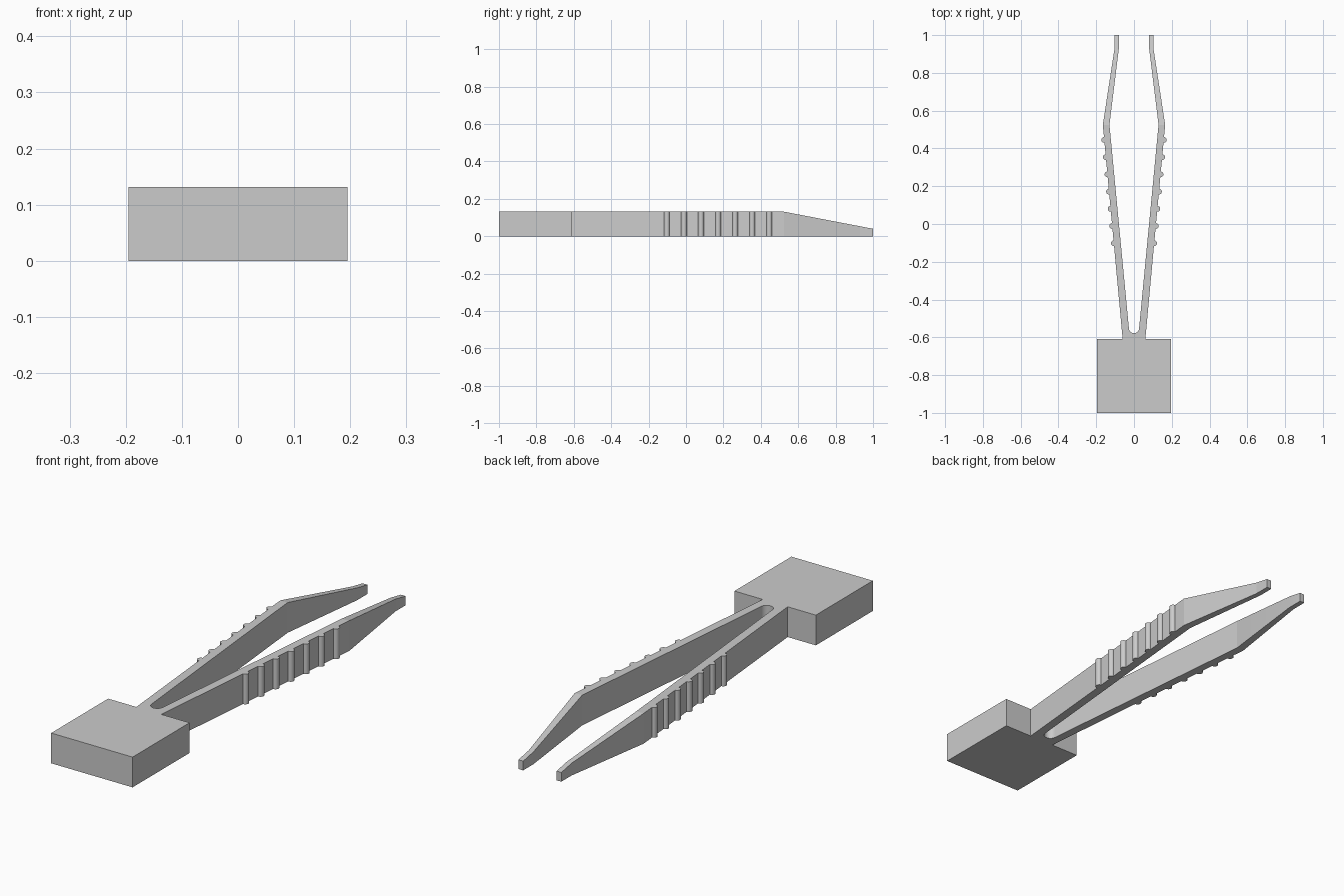
import bpy, bmesh, math
from mathutils import Vector

if "Cube" in bpy.data.objects:
    bpy.data.objects.remove(bpy.data.objects["Cube"])

HEIGHT, TIP_HEIGHT, PEAK_Y = 0.131, 0.04, 0.525
OUT_ROOT, OUT_PEAK = Vector((0.06, -0.61)), Vector((0.165, PEAK_Y))
IN_PEAK = Vector((0.13, PEAK_Y))
SLOT_R, SLOT_Y = 0.027, -0.551
BUMP_R, BUMP_SEG = 0.015, 24


def top_z(y):
    """Full height up to the bend, then a straight taper to the tip."""
    t = max(0.0, (y - PEAK_Y) / (1 - PEAK_Y))
    return HEIGHT + t * (TIP_HEIGHT - HEIGHT)


def grip_bumps():
    """Seven half-round ribs along the outside of the right arm."""
    along = (OUT_PEAK - OUT_ROOT).normalized()
    normal = Vector((along.y, -along.x))
    pts = []
    for i in range(7):
        y = -0.102 + i * 0.0912
        c = OUT_ROOT.lerp(OUT_PEAK, (y - OUT_ROOT.y) / (OUT_PEAK.y - OUT_ROOT.y))
        for s in range(BUMP_SEG + 1):
            a = math.pi * s / BUMP_SEG
            pts.append(c - along * BUMP_R * math.cos(a) + normal * BUMP_R * math.sin(a))
    return pts


def mirrored(points):
    return [(-p[0], p[1]) for p in reversed(points)]


# Right half of the plan: block, ribbed arm, rounded slot end
right = [(0.195, -1), (0.195, -0.61), OUT_ROOT, *grip_bumps(), OUT_PEAK, IN_PEAK]
for i in range(13):
    a = -math.pi / 2 * i / 12
    right.append((SLOT_R * math.cos(a), SLOT_Y + SLOT_R * math.sin(a)))
body = right + mirrored(right[:-1])

# Tapered tips, split at each bend so every top face stays flat
tip_lower = [OUT_PEAK, (0.103, 0.93), (0.08, 0.93), IN_PEAK]
tip_upper = [(0.103, 0.93), (0.103, 1), (0.08, 1), (0.08, 0.93)]
outlines = [body, tip_lower, tip_upper, mirrored(tip_lower), mirrored(tip_upper)]

# Raise the plan into a closed solid
bm = bmesh.new()
pairs = {}


def pair(p):
    key = (round(p[0], 5), round(p[1], 5))
    if key not in pairs:
        pairs[key] = (bm.verts.new((p[0], p[1], 0)),
                      bm.verts.new((p[0], p[1], top_z(p[1]))))
    return pairs[key]


loops = [[pair(p) for p in o] for o in outlines]
edges = {(a, b) for l in loops for a, b in zip(l, l[1:] + l[:1])}
for l in loops:
    bm.faces.new([v[1] for v in l])
    bm.faces.new([v[0] for v in reversed(l)])
for a, b in edges:
    if (b, a) not in edges:
        bm.faces.new((a[0], b[0], b[1], a[1]))
bmesh.ops.recalc_face_normals(bm, faces=bm.faces)

mesh = bpy.data.meshes.new("tweezers_body")
bm.to_mesh(mesh)
bm.free()
obj = bpy.data.objects.new("tweezers_body", mesh)
bpy.context.collection.objects.link(obj)
bpy.context.view_layer.objects.active = obj
obj.select_set(True)
bpy.ops.object.shade_smooth_by_angle(angle=math.radians(8))
